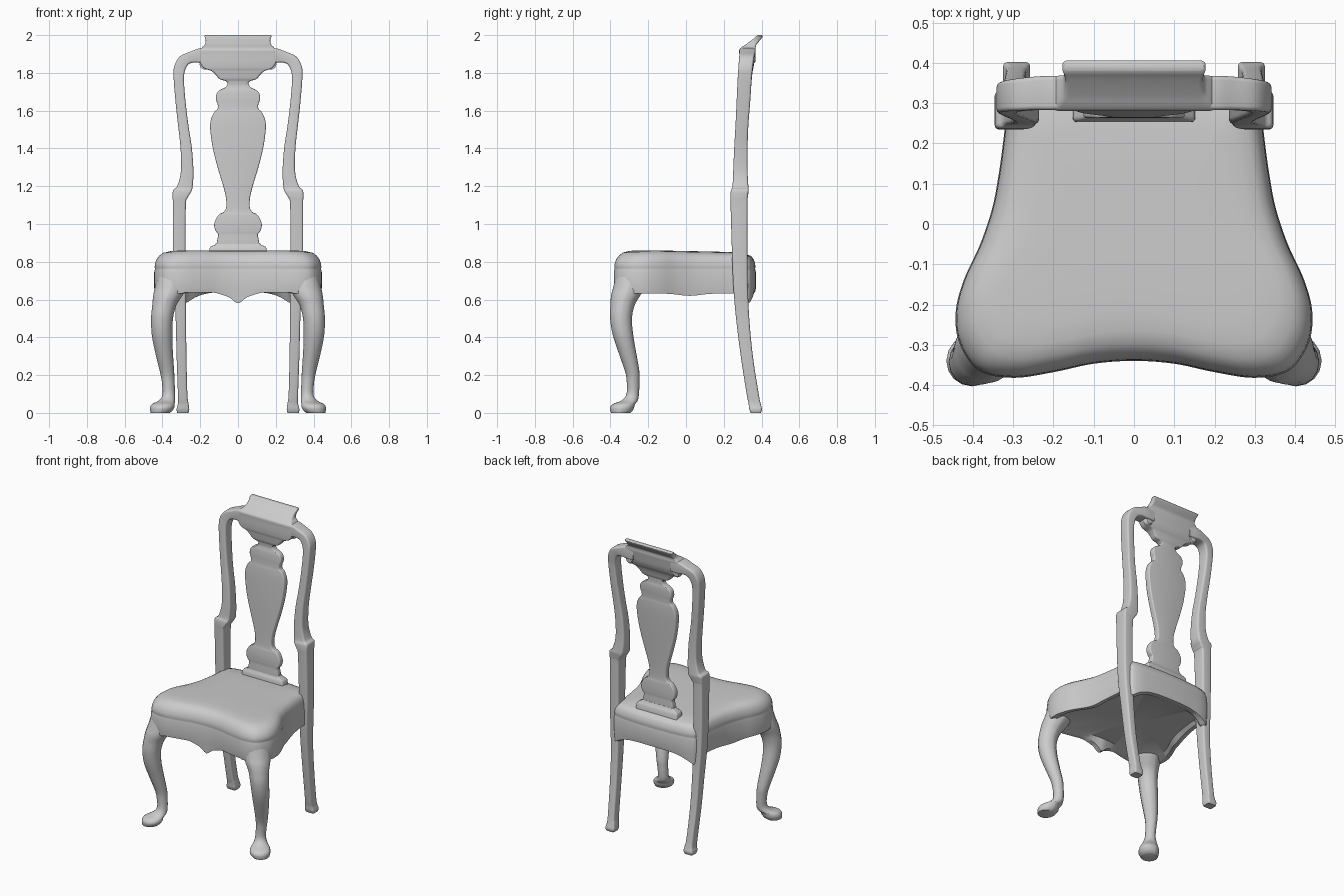
import bpy, bmesh, math
from mathutils import Vector


def smooth(pts, n=5, closed=False):
    """Catmull-Rom resampling of a list of tuples."""
    m, out = len(pts), []
    get = (lambda i: pts[i % m]) if closed else (lambda i: pts[max(0, min(m - 1, i))])
    for i in range(m if closed else m - 1):
        p = [get(i + k) for k in (-1, 0, 1, 2)]
        for s in range(n):
            t = s / n
            out.append(tuple(0.5 * (2 * b + (c - a) * t + (2 * a - 5 * b + 4 * c - d) * t * t
                                    + (3 * b - a - 3 * c + d) * t ** 3) for a, b, c, d in zip(*p)))
    if not closed:
        out.append(tuple(pts[-1]))
    return out


def skin(name, rings, mirror=False, angle=40):
    """Bridge equal-sized rings of points into a capped solid."""
    bm = bmesh.new()
    vs = [[bm.verts.new(p) for p in r] for r in rings]
    k = len(vs[0])
    for a, b in zip(vs, vs[1:]):
        for i in range(k):
            bm.faces.new((a[i], a[(i + 1) % k], b[(i + 1) % k], b[i]))
    bm.faces.new(vs[0][::-1])
    bm.faces.new(vs[-1])
    bmesh.ops.recalc_face_normals(bm, faces=bm.faces)
    me = bpy.data.meshes.new(name)
    bm.to_mesh(me)
    bm.free()
    ob = bpy.data.objects.new(name, me)
    bpy.context.collection.objects.link(ob)
    bpy.ops.object.select_all(action='DESELECT')
    ob.select_set(True)
    bpy.context.view_layer.objects.active = ob
    bpy.ops.object.shade_smooth_by_angle(angle=math.radians(angle))
    if mirror:
        ob.modifiers.new("Mirror", 'MIRROR').use_mirror_merge = False
    return ob


def section(ax, az, bx, bz, y0, y1, r):
    """Rounded rectangle spanning A-B in the xz plane and y0-y1 in depth."""
    a, b = Vector((ax, 0, az)), Vector((bx, 0, bz))
    u, c = (b - a).normalized(), (a + b) / 2 + Vector((0, (y0 + y1) / 2, 0))
    hu, hy = (b - a).length / 2, (y1 - y0) / 2
    r = min(r, hu, hy)
    ring = []
    for q, (sx, sy) in enumerate([(1, 1), (-1, 1), (-1, -1), (1, -1)]):
        for s in range(5):
            t = (q + (s + 0.05) / 4.1) * math.pi / 2
            ring.append(c + u * (sx * (hu - r) + r * math.cos(t))
                        + Vector((0, sy * (hy - r) + r * math.sin(t), 0)))
    return ring


# Seat: one outline stacked into apron, welt and padded top
half = [(0, -.340), (.1, -.347), (.2, -.368), (.3, -.382), (.385, -.364), (.433, -.298), (.443, -.22),
        (.423, -.14), (.382, -.05), (.352, .04), (.335, .13), (.323, .22), (.31, .32), (.26, .353),
        (.14, .366), (0, .37)]
outline = smooth(half + [(-x, y) for x, y in half[-2:0:-1]], 6, True)


def apron_z(x, y):
    if y < -.32 and abs(x) < .3:      # scalloped front drop
        return (.638 - .036 * math.exp(-(x / .035) ** 2) - .022 * math.exp(-(x / .1) ** 4))
    if y > .3:                        # arched back rail
        return .64 - .055 * min(1, abs(x) / .29) ** 4
    return .632 - .012 * math.exp(-((y - .02) / .08) ** 2)


def inset(d, z=None):
    ring = []
    for x, y in outline:
        zz = apron_z(x, y) if z is None else z
        if z and z > .83:
            zz -= .02 * (y * (1 - d / .36) + .2) * min(1, (z - .83) / .02)
        ring.append((x * (1 - d / .42), y * (1 - d / .36), zz))
    return ring


skin("seat", [inset(.345, .652), inset(.06, .652), inset(.035), inset(.004), inset(0, .66), inset(0, .745),
              inset(.003, .758), inset(.004, .765), inset(.002, .772), inset(.004, .79), inset(.011, .812),
              inset(.025, .832), inset(.045, .847), inset(.08, .856), inset(.13, .86), inset(.22, .861),
              inset(.30, .861), inset(.35, .861)])

# Cabriole front legs: centre x, centre y, z, radius
leg = [(.412, -.346, 0, .05), (.406, -.342, .012, .059), (.401, -.338, .03, .064), (.395, -.328, .047, .059),
       (.376, -.298, .066, .043), (.366, -.282, .1, .033), (.37, -.28, .17, .034), (.376, -.285, .22, .038),
       (.39, -.308, .31, .046), (.402, -.333, .41, .054), (.402, -.344, .5, .058),
       (.39, -.336, .57, .064), (.372, -.32, .62, .077), (.358, -.304, .66, .083), (.35, -.295, .72, .076)]
skin("front_leg", [section(x - r, z, x + r, z, y - r, y + r, 1) for x, y, z, r in smooth(leg, 4)], True)

# Back legs running up into the stiles and arched shoulders
stile = [(.262, 0, .322, 0, .342, .397), (.258, .02, .325, .02, .335, .402), (.262, .05, .318, .05, .331, .395),
         (.268, .1, .318, .1, .321, .385), (.273, .3, .325, .3, .29, .354), (.275, .5, .33, .5, .265, .335),
         (.276, .68, .34, .68, .25, .327), (.278, .86, .345, .86, .243, .325), (.276, 1.1, .345, 1.1, .236, .325),
         (.266, 1.14, .346, 1.145, .235, .327), (.248, 1.17, .343, 1.18, .238, .331),
         (.24, 1.2, .322, 1.2, .246, .33), (.236, 1.28, .302, 1.28, .25, .326), (.244, 1.4, .304, 1.4, .255, .326),
         (.262, 1.52, .317, 1.52, .262, .33), (.278, 1.65, .331, 1.65, .268, .34),
         (.286, 1.76, .341, 1.78, .274, .348), (.281, 1.81, .336, 1.84, .278, .354),
         (.262, 1.845, .306, 1.888, .281, .36), (.23, 1.855, .25, 1.913, .283, .366),
         (.19, 1.852, .2, 1.93, .283, .368), (.14, 1.852, .14, 1.93, .285, .366)]
skin("back_leg_and_stile", [section(*s, .011) for s in smooth(stile, 5)], True)

# Vase splat: z, half width
vase = [(.85, .113), (.9, .112), (.925, .108), (.945, .105), (.96, .117), (.99, .126), (1.02, .12), (1.05, .1),
        (1.065, .075), (1.09, .062), (1.14, .064), (1.2, .078), (1.3, .108), (1.4, .133), (1.5, .147),
        (1.55, .144), (1.59, .127), (1.61, .108), (1.635, .108), (1.66, .117), (1.69, .113), (1.71, .095),
        (1.725, .066), (1.75, .055), (1.79, .07)]


def splat_y(z):
    return .283 + .03 * max(0, (z - 1.0) / .8) ** 1.3


skin("splat", [section(-w, z, w, z, splat_y(z) - .02, splat_y(z) + .02, .008) for z, w in smooth(vase, 4)])

# Shoe at the foot of the splat
shoe = [(.83, .153, .253, .32), (.868, .152, .254, .318), (.88, .145, .258, .312), (.89, .122, .262, .308),
        (.9, .116, .264, .304)]
skin("splat_shoe", [section(-w, z, w, z, a, b, .01) for z, w, a, b in shoe])

# Crest rail with ears below and a rolled-back top: z, half width, front y, back y
crest = [(1.735, .05, .288, .327), (1.755, .062, .287, .33), (1.768, .098, .285, .333), (1.79, .118, .283, .337),
         (1.81, .14, .282, .342), (1.822, .175, .282, .346), (1.84, .194, .282, .352), (1.86, .203, .282, .357),
         (1.9, .203, .282, .364), (1.922, .2, .282, .368), (1.935, .19, .293, .369), (1.95, .176, .316, .373),
         (1.97, .171, .343, .39), (1.985, .174, .362, .402), (1.995, .178, .373, .406), (2.0, .174, .38, .401)]
skin("crest_rail", [section(-w, z, w, z, a, b, .012) for z, w, a, b in smooth(crest, 4)])

# Small carved scroll on the back of each crest ear
scroll = [(.33, .028), (.35, .027), (.357, .021), (.359, .008)]
skin("crest_scroll", [[(.175 + r * math.cos(t * math.pi / 10), y, 1.846 + r * math.sin(t * math.pi / 10))
                       for t in range(20)] for y, r in scroll], True)
